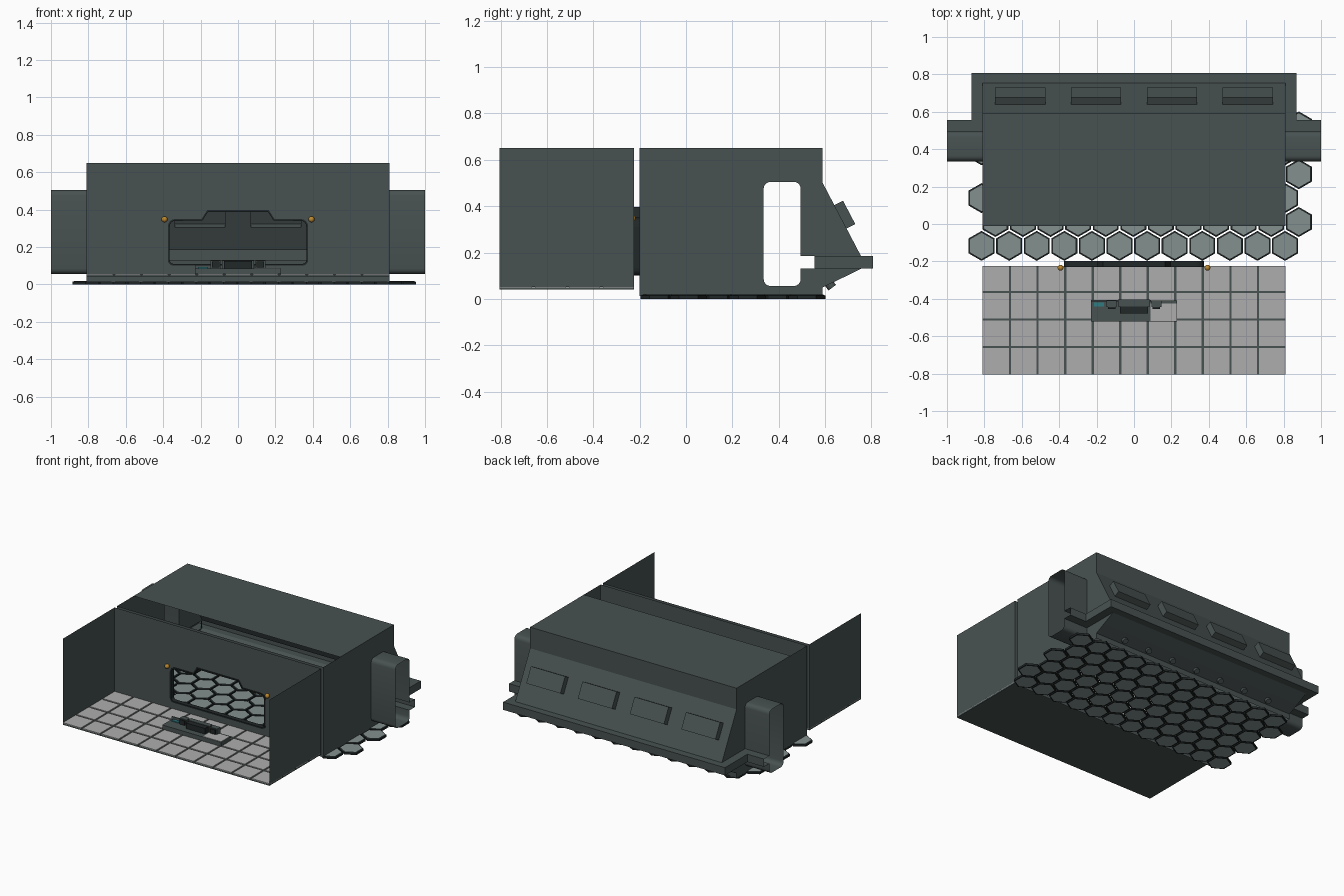
import bpy, bmesh, math
from mathutils import Vector, Matrix

if "Cube" in bpy.data.objects:
    bpy.data.objects.remove(bpy.data.objects["Cube"])


def material(name, rgb):
    m = bpy.data.materials.new(name)
    m.diffuse_color = (*rgb, 1)
    m.use_nodes = True
    m.node_tree.nodes["Principled BSDF"].inputs["Base Color"].default_value = m.diffuse_color
    return m


HULL = material("hull_green_grey", (0.065, 0.085, 0.083))
DARK = material("dark_trim", (0.015, 0.02, 0.02))
HEX = material("hex_grey", (0.23, 0.28, 0.275))
TILE = material("tile_grey", (0.43, 0.42, 0.42))
GOLD = material("amber", (0.5, 0.25, 0.03))
TEAL = material("teal", (0.03, 0.2, 0.23))


def finish(name, bm, mat, smooth=False):
    me = bpy.data.meshes.new(name)
    bm.to_mesh(me)
    bm.free()
    me.materials.append(mat)
    ob = bpy.data.objects.new(name, me)
    bpy.context.collection.objects.link(ob)
    if smooth:
        bpy.context.view_layer.objects.active = ob
        ob.select_set(True)
        bpy.ops.object.shade_smooth_by_angle(angle=math.radians(40))
        ob.select_set(False)
    return ob


def sheet(name, loops, place, mat=HULL):
    """Flat panel: first loop is the outline, the others are holes."""
    bm = bmesh.new()
    for loop in loops:
        vs = [bm.verts.new(place(a, b)) for a, b in loop]
        for i, v in enumerate(vs):
            bm.edges.new((vs[i - 1], v))
    n = (Vector(place(1, 0)) - Vector(place(0, 0))).cross(Vector(place(0, 1)) - Vector(place(0, 0)))
    bmesh.ops.triangle_fill(bm, use_beauty=True, edges=bm.edges[:], normal=n)
    bmesh.ops.dissolve_limit(bm, angle_limit=0.01, verts=bm.verts[:], edges=bm.edges[:])
    return finish(name, bm, mat)


def sweep(name, profile, place, d0, d1, closed=True, mat=HULL, smooth=False):
    """Strip of faces between two copies of a profile."""
    bm = bmesh.new()
    rows = [[bm.verts.new(place(a, b, d)) for a, b in profile] for d in (d0, d1)]
    for i in range(0 if closed else 1, len(profile)):
        bm.faces.new((rows[0][i - 1], rows[0][i], rows[1][i], rows[1][i - 1]))
    bmesh.ops.recalc_face_normals(bm, faces=bm.faces[:])
    return finish(name, bm, mat, smooth)


def box(name, x0, x1, y0, y1, z0, z1, mat=HULL):
    bm = bmesh.new()
    bmesh.ops.create_cube(bm, size=1)
    for v in bm.verts:
        v.co = ((x0 + x1) / 2 + v.co.x * (x1 - x0), (y0 + y1) / 2 + v.co.y * (y1 - y0),
                (z0 + z1) / 2 + v.co.z * (z1 - z0))
    return finish(name, bm, mat)


def rect(a0, a1, b0, b1):
    return [(a0, b0), (a1, b0), (a1, b1), (a0, b1)]


def arc(cx, cy, r, start, n=4):
    return [(cx + r * math.cos(math.radians(start + 90 * i / n)),
             cy + r * math.sin(math.radians(start + 90 * i / n))) for i in range(n + 1)]


def along_x(y, z, x):
    return (x, y, z)


def along_y(x, z, y):
    return (x, y, z)


W = 0.81

# Rear room: outline, doorway with side slot, back wall bands
side_outline = [(-0.2, 0.012), (0.59, 0.012), (0.59, 0.05), (0.664, 0.085), (0.755, 0.13),
                (0.755, 0.185), (0.59, 0.5), (0.59, 0.65), (-0.2, 0.65)]


def door(slot_end):
    return (arc(0.365, 0.085, 0.03, 180) + arc(0.465, 0.085, 0.03, 270)
            + [(0.495, 0.13), (slot_end, 0.13), (slot_end, 0.185), (0.495, 0.185)]
            + arc(0.465, 0.475, 0.03, 0) + arc(0.365, 0.475, 0.03, 90))


for s, side in ((-1, "left"), (1, "right")):
    sheet(f"rear_room_wall_{side}", [side_outline, door(0.74)], lambda y, z: (s * W, y, z))
    sweep(f"doorway_{side}", door(0.555), along_x, s * W, s * 1.0, smooth=True)
    # ledge channel turning round the corner
    sweep(f"ledge_side_{side}", [(W, 0.185), (0.87, 0.185), (0.87, 0.13), (W, 0.13)],
          lambda x, z, y: (s * x, y, z), 0.555, 0.806, closed=False)
    sheet(f"ledge_end_{side}", [rect(W, 0.87, 0.13, 0.185)], lambda x, z: (s * x, 0.806, z))
    # front room side wall
    sheet(f"front_room_wall_{side}", [rect(-0.805, -0.225, 0.052, 0.65)], lambda y, z: (s * W, y, z))

sweep("roof_and_upper_back", [(-0.012, 0.65), (0.59, 0.65), (0.59, 0.5)], along_x, -W, W, False)
sweep("back_ledge", [(0.755, 0.185), (0.806, 0.185), (0.806, 0.13), (0.755, 0.13)], along_x, -W, W, False)
sweep("back_lower_slope", [(0.755, 0.13), (0.664, 0.085), (0.59, 0.05), (0.59, 0.012)],
      along_x, -W, W, False)

# Sloped back wall with four projecting window boxes
top, foot = Vector((0, 0.59, 0.5)), Vector((0, 0.755, 0.185))
length = (foot - top).length
down = (foot - top).normalized()
out = Vector((0, -down.z, down.y))


def on_slope(x, t, d=0.0):
    return Vector((x, 0, 0)) + top + down * t + out * d


windows = [rect(c - 0.134, c + 0.134, 0.108, 0.222) for c in (-0.608, -0.204, 0.204, 0.608)]
sheet("sloped_back_wall", [rect(-W, W, 0, length)] + windows, on_slope)
for i, w in enumerate(windows):
    sweep(f"window_box_sides_{i}", w, on_slope, 0, 0.042)
    sheet(f"window_box_cover_{i}", [w], lambda x, t: on_slope(x, t, 0.042))

# Small lamps under the back slope
for i in range(7):
    bm = bmesh.new()
    axis = Vector((0, 0.6, -0.8))
    rot = axis.to_track_quat('Z', 'Y').to_matrix().to_4x4()
    bmesh.ops.create_cone(bm, cap_ends=True, segments=12, radius1=0.02, radius2=0.02, depth=0.03,
                          matrix=Matrix.Translation((-0.6 + 0.2 * i, 0.622, 0.06)) @ rot)
    finish(f"under_lamp_{i}", bm, HULL, True)

# Dividing walls with the shared viewing window
half = [(0.07, 0.397), (0.165, 0.397), (0.195, 0.35)] + arc(0.335, 0.31, 0.04, 0)[::-1] \
    + arc(0.345, 0.13, 0.03, 270)[::-1]
opening = half + [(-x, z) for x, z in reversed(half)]
sheet("rear_dividing_wall", [rect(-W, W, 0.012, 0.65), opening], lambda x, z: (x, -0.2, z))
sheet("front_dividing_wall", [rect(-W, W, 0.052, 0.65), opening], lambda x, z: (x, -0.225, z))
frame = sweep("window_frame", opening, along_y, -0.23, -0.197, mat=DARK)
sol = frame.modifiers.new("thickness", 'SOLIDIFY')
sol.thickness = 0.01

# Amber knobs beside the window
for s, side in ((-1, "left"), (1, "right")):
    bm = bmesh.new()
    bmesh.ops.create_uvsphere(bm, u_segments=12, v_segments=8, radius=0.016,
                              matrix=Matrix.Translation((s * 0.393, -0.234, 0.348)))
    finish(f"signal_knob_{side}", bm, GOLD, True)

# Hexagonal floor plates: dark rim with a lighter top
R, STEP = 0.08, 0.1475
rims, plates = bmesh.new(), bmesh.new()
for row in range(6):
    for col in range(12):
        cx = -0.815 + STEP * (col + 0.5 * (row % 2))
        cy = -0.117 + STEP * math.sqrt(3) / 2 * row

        def ring(bm, r, z):
            return [bm.verts.new((cx + r * math.sin(k * math.pi / 3), cy + r * math.cos(k * math.pi / 3), z))
                    for k in range(6)]

        rings = [ring(rims, R - 0.01, 0), ring(rims, R, 0), ring(rims, R, 0.014), ring(rims, R - 0.01, 0.018)]
        for a, b in zip(rings, rings[1:]):
            for k in range(6):
                rims.faces.new((a[k - 1], a[k], b[k], b[k - 1]))
        plates.faces.new(ring(plates, R - 0.01, 0.018)[::-1])
        plates.faces.new(ring(plates, R - 0.01, 0.0))
finish("hex_plate_rims", rims, DARK)
finish("hex_plates", plates, HEX)

# Front room floor slab and square tiles
box("front_floor_slab", -W, W, -0.805, -0.225, 0.04, 0.05)
tiles = bmesh.new()
tx, ty = 2 * W / 11, 0.147
for i in range(11):
    for j in range(4):
        x0, y0 = -W + i * tx, -0.805 + j * ty
        x1, y1 = x0 + tx, y0 + ty
        g = 0.006
        xa, xb = x0 + (g if i else 0), x1 - (g if i < 10 else 0)
        ya, yb = y0 + (g if j else 0), y1 - (g if j < 3 else 0.008)
        m = Matrix.Translation(((xa + xb) / 2, (ya + yb) / 2, 0.0525)) \
            @ Matrix.Diagonal((xb - xa, yb - ya, 0.005, 1))
        bmesh.ops.create_cube(tiles, size=1, matrix=m)
finish("floor_tiles", tiles, TILE)

# Control desk
box("desk_slab", -0.23, 0.23, -0.52, -0.41, 0.055, 0.085)
box("desk_back_lip", -0.23, 0.09, -0.414, -0.407, 0.055, 0.105)
box("desk_work_pad", 0.088, 0.23, -0.518, -0.425, 0.085, 0.088, TILE)
box("desk_centre_panel", -0.085, 0.085, -0.44, -0.405, 0.085, 0.128)
box("desk_centre_screen", -0.075, 0.075, -0.478, -0.44, 0.085, 0.125, DARK)
box("desk_buttons", -0.215, -0.16, -0.44, -0.42, 0.085, 0.092, TEAL)
for s, side in ((-1, "left"), (1, "right")):
    box(f"desk_monitor_{side}", s * 0.12 - 0.027, s * 0.12 + 0.027, -0.445, -0.408, 0.085, 0.128)
    box(f"desk_monitor_screen_{side}", s * 0.12 - 0.02, s * 0.12 + 0.02, -0.455, -0.445, 0.09, 0.122, DARK)
